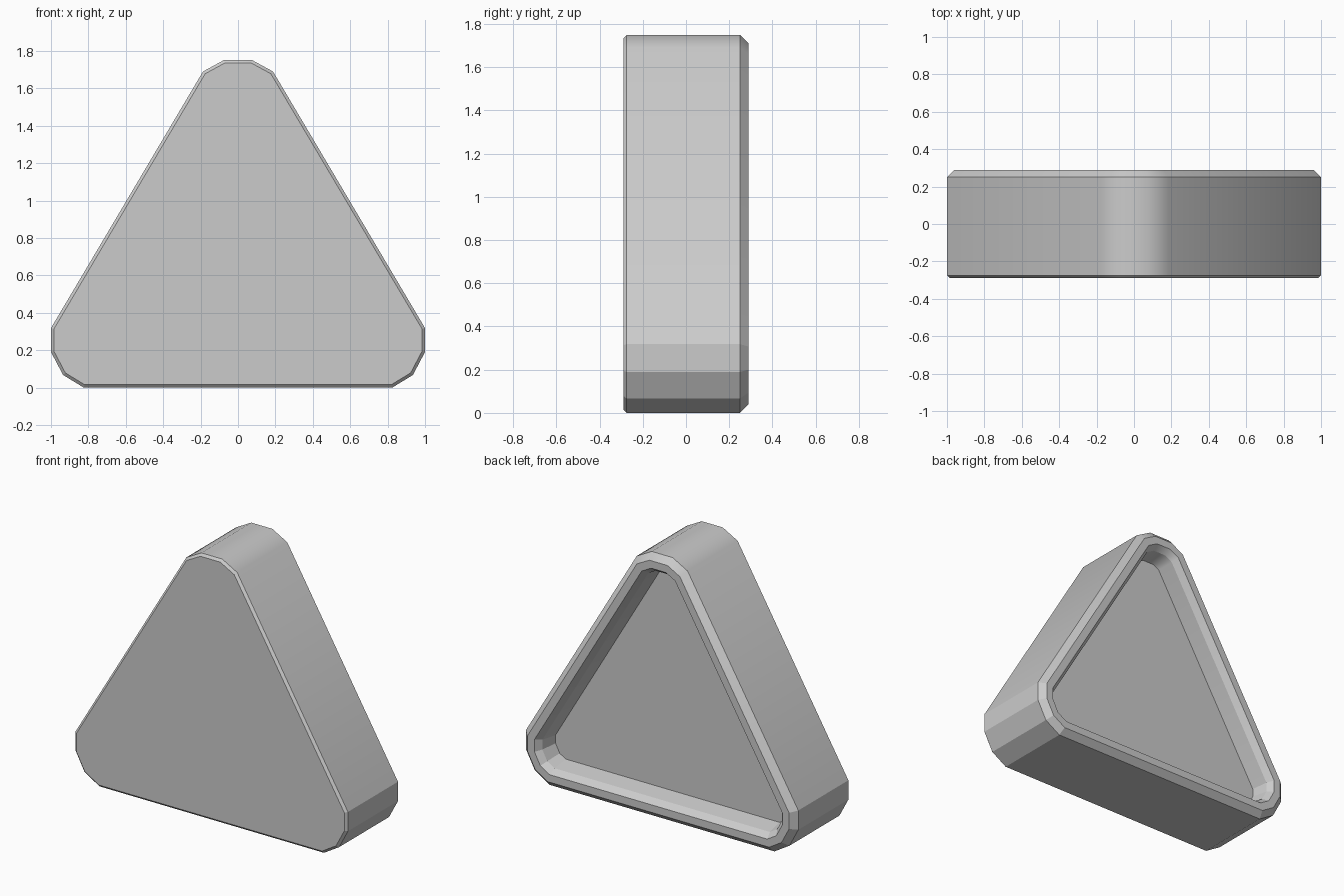
import bpy, bmesh
from mathutils import Vector

if "Cube" in bpy.data.objects:
    bpy.data.objects.remove(bpy.data.objects["Cube"])

# Right half of the rounded-triangle outline (x, z), mirrored to the left
half = [(0.077, 1.75), (0.187, 1.69), (1.0, 0.318), (1.0, 0.19), (0.935, 0.067), (0.825, 0.0)]
outline = [Vector(p) for p in half] + [Vector((-x, z)) for x, z in reversed(half)]


def inset(points, d):
    """Move every edge of the clockwise convex outline inward by d."""
    out = []
    n = len(points)
    for i, p in enumerate(points):
        a = (p - points[i - 1]).normalized()
        b = (points[(i + 1) % n] - p).normalized()
        na, nb = Vector((a.y, -a.x)), Vector((b.y, -b.x))
        out.append(p + (na + nb) * d / (1 + na.dot(nb)))
    return out


# Section from front face, round the outside, over the rim, to the recess floor: (inset, y)
section = [(0.016, -0.29), (0.0, -0.275), (0.0, 0.25), (0.04, 0.29),
           (0.09, 0.29), (0.12, 0.25), (0.14, 0.14)]

bm = bmesh.new()
rings = [[bm.verts.new((p.x, y, p.y)) for p in inset(outline, d)] for d, y in section]
n = len(outline)
for r0, r1 in zip(rings, rings[1:]):
    for i in range(n):
        j = (i + 1) % n
        f = bm.faces.new((r0[i], r0[j], r1[j], r1[i]))
        f.smooth = True
        # Top corner is shaded smooth, lower corners are faceted
        for e in f.edges:
            a, b = e.verts
            across = abs(a.co.y - b.co.y) > 0.01 or (a in r0) != (b in r0)
            e.smooth = across and min(a.co.z, b.co.z) > 1.4
bm.faces.new(rings[0])    # front panel
bm.faces.new(rings[-1])   # recess floor
bmesh.ops.recalc_face_normals(bm, faces=bm.faces)

mesh = bpy.data.meshes.new("triangle_shell")
bm.to_mesh(mesh)
bm.free()
shell = bpy.data.objects.new("triangle_shell", mesh)
bpy.context.collection.objects.link(shell)
